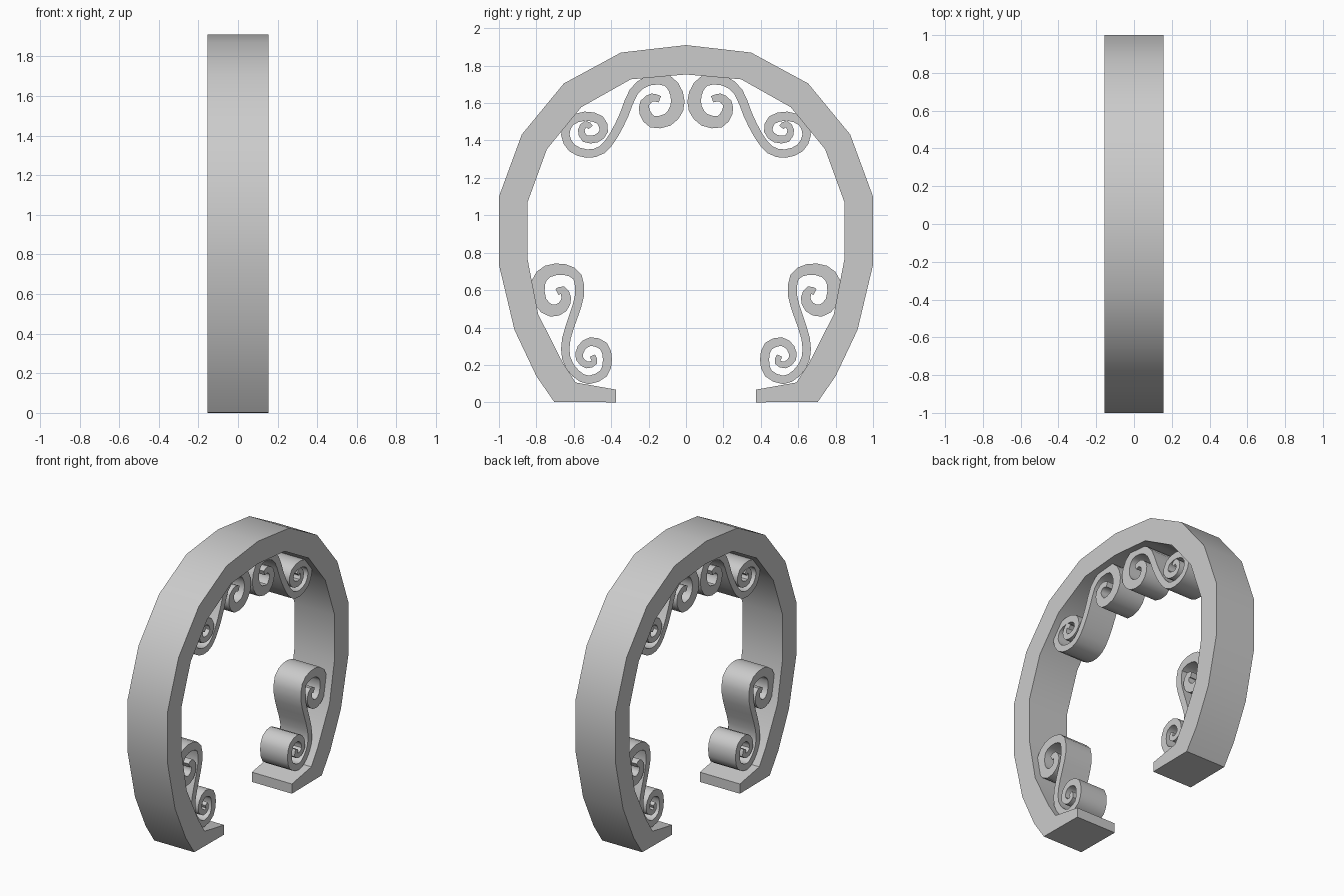
import bpy
import bmesh
import math
from mathutils import Vector

ARCH_HALF_DEPTH = 0.155
SCROLL_HALF_DEPTH = 0.106

default_cube = bpy.data.objects.get("Cube")
if default_cube:
    bpy.data.objects.remove(default_cube, do_unlink=True)

# Single stone colour
stone = bpy.data.materials.new("pale_grey_stone")
stone.use_nodes = True
stone.diffuse_color = (0.6, 0.6, 0.6, 1)
stone.node_tree.nodes["Principled BSDF"].inputs["Base Color"].default_value = stone.diffuse_color


def extruded_band(name, left_edge, right_edge, half_depth, smooth_angle):
    """Solid band between two matching (y, z) edge lines, extruded along x."""
    bm = bmesh.new()
    rows = []
    for a, b in zip(left_edge, right_edge):
        rows.append([bm.verts.new((x, p[0], p[1]))
                     for x, p in ((-half_depth, a), (half_depth, a),
                                  (half_depth, b), (-half_depth, b))])
    for lower, upper in zip(rows, rows[1:]):
        for i in range(4):
            j = (i + 1) % 4
            bm.faces.new((lower[i], lower[j], upper[j], upper[i]))
    bm.faces.new(rows[0])
    bm.faces.new(rows[-1])
    bmesh.ops.recalc_face_normals(bm, faces=bm.faces)
    mesh = bpy.data.meshes.new(name)
    bm.to_mesh(mesh)
    bm.free()
    mesh.materials.append(stone)
    obj = bpy.data.objects.new(name, mesh)
    bpy.context.collection.objects.link(obj)
    bpy.ops.object.select_all(action="DESELECT")
    obj.select_set(True)
    bpy.context.view_layer.objects.active = obj
    bpy.ops.object.shade_smooth_by_angle(angle=math.radians(smooth_angle))
    return obj


def to_points(pairs):
    """Hundredths of a unit to (y, z) vectors."""
    return [Vector(pair) / 100 for pair in pairs]


def smooth_path(points, steps):
    """Catmull-Rom curve through the points."""
    padded = [points[0] * 2 - points[1]] + points + [points[-1] * 2 - points[-2]]
    path = []
    for a, b, c, d in zip(padded, padded[1:], padded[2:], padded[3:]):
        for step in range(steps):
            t = step / steps
            path.append((b * 2 + (c - a) * t
                         + (a * 2 - b * 5 + c * 4 - d) * t ** 2
                         + (b * 3 - a - c * 3 + d) * t ** 3) / 2)
    path.append(points[-1])
    return path


def width_at(widths, t):
    """Linear interpolation through evenly spaced widths."""
    position = t * (len(widths) - 1)
    index = min(int(position), len(widths) - 2)
    blend = position - index
    return widths[index] * (1 - blend) + widths[index + 1] * blend


def scroll(name, pairs, widths, side):
    """Tapered S-shaped ribbon that curls up at both ends."""
    path = smooth_path(to_points(pairs), 2)
    left_edge, right_edge = [], []
    for i, point in enumerate(path):
        tangent = path[min(i + 1, len(path) - 1)] - path[max(i - 1, 0)]
        normal = Vector((-tangent.y, tangent.x)).normalized()
        offset = normal * width_at(widths, i / (len(path) - 1)) / 2
        for edge, p in ((left_edge, point + offset), (right_edge, point - offset)):
            edge.append((p.x * side, p.y))
    return extruded_band(name, left_edge, right_edge, SCROLL_HALF_DEPTH, 40)


# Faceted arch with inward feet: half outlines from foot to crown
outer = to_points([(37.5, 0), (70.5, 0.3), (80, 14), (91.7, 38.7), (100, 73.5),
                   (100, 110), (87.8, 143.2), (65.3, 170.5), (34.8, 187), (0, 191)])
inner = to_points([(37.5, 6.8), (59, 10.6), (66, 21.4), (79, 47), (84.7, 76.5),
                   (84.7, 107), (74.4, 135.3), (56, 157.8), (29.5, 172.7), (0, 175.3)])


def full_outline(half):
    return half + [Vector((-p.x, p.y)) for p in reversed(half[:-1])]


extruded_band("arch", full_outline(outer), full_outline(inner), ARCH_HALF_DEPTH, 35)

# Scroll centre lines, each from the small curl to the large curl
upper_line = [(51, 147), (53.5, 149), (56, 145.5), (54, 141), (48, 141), (44, 145),
              (46, 151), (54, 153), (62, 150), (64.5, 143), (61, 136), (53, 133),
              (45, 135), (38.5, 143), (33, 154), (28, 166), (20, 172), (10, 172),
              (5, 165), (5, 157), (10, 151), (18, 150), (22, 155), (22, 160),
              (18, 163), (14, 162)]
lower_line = [(50, 25), (49, 21.5), (53, 20), (57, 23.5), (56, 29), (51, 32.5),
              (44, 30), (42, 23), (44, 15.5), (52, 12), (59, 15.5), (64, 23.5),
              (64, 34), (60, 46.5), (57, 57), (58, 67), (65, 71), (74, 70),
              (79, 64), (78, 54), (72, 49), (66, 51), (64, 56), (66, 60), (69, 59)]
widths = [0.03, 0.04, 0.05, 0.045, 0.045, 0.05, 0.075, 0.06, 0.035]

# Mirrored scroll pairs at the crown and beside the feet
for end, side in (("front", -1), ("back", 1)):
    scroll(end + "_upper_scroll", upper_line, widths, side)
    scroll(end + "_lower_scroll", lower_line, widths, side)
